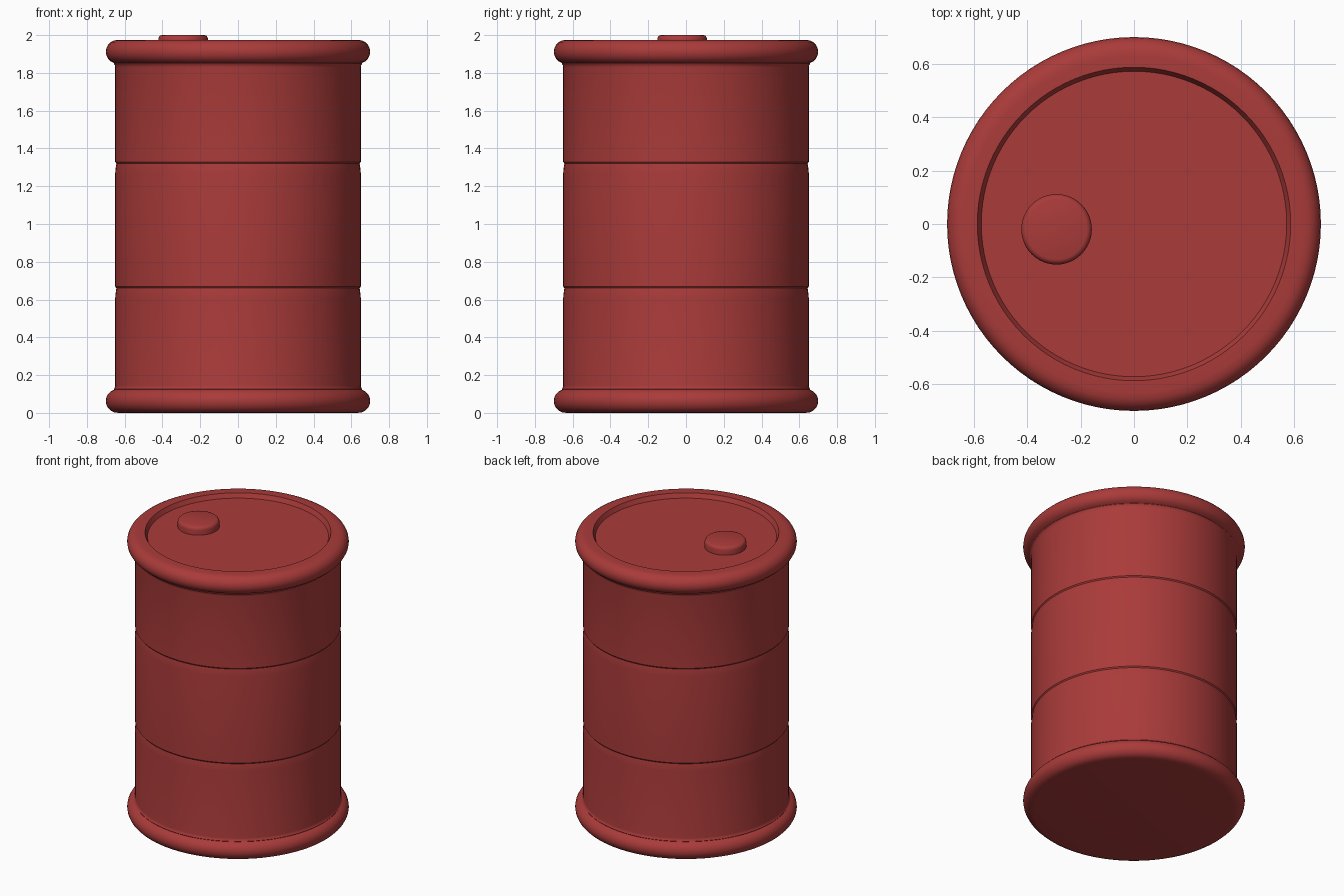
import bpy, bmesh, math

if "Cube" in bpy.data.objects:
    bpy.data.objects.remove(bpy.data.objects["Cube"])

red = bpy.data.materials.new("barrel red")
red.diffuse_color = (0.40, 0.044, 0.042, 1)
red.use_nodes = True
red.node_tree.nodes["Principled BSDF"].inputs["Base Color"].default_value = red.diffuse_color


def lathe(name, profile, sides, centre=(0, 0, 0)):
    """Spin an (r, z) profile round z; ends at r = 0 close the solid."""
    bm = bmesh.new()
    rings = []
    for r, z in profile:
        if r == 0:
            rings.append([bm.verts.new((0, 0, z))] * sides)
        else:
            rings.append([bm.verts.new((r * math.cos(2 * math.pi * i / sides),
                                        r * math.sin(2 * math.pi * i / sides), z))
                          for i in range(sides)])
    for a, b in zip(rings, rings[1:]):
        for i in range(sides):
            j = (i + 1) % sides
            bm.faces.new(dict.fromkeys((a[i], a[j], b[j], b[i])))
    bmesh.ops.recalc_face_normals(bm, faces=bm.faces)
    mesh = bpy.data.meshes.new(name)
    bm.to_mesh(mesh)
    bm.free()
    mesh.materials.append(red)
    ob = bpy.data.objects.new(name, mesh)
    ob.location = centre
    bpy.context.collection.objects.link(ob)
    bpy.ops.object.select_all(action='DESELECT')
    ob.select_set(True)
    bpy.context.view_layer.objects.active = ob
    bpy.ops.object.shade_smooth_by_angle(angle=math.radians(32))
    return ob


# rounded rim, from the flat end inward to the body wall: (radius, distance from end)
rim = [(0.632, 0.0)]
for k in range(1, 10):
    a = math.radians(90 - 18 * k)
    rim.append((0.637 + 0.063 * math.cos(a), 0.063 - 0.063 * math.sin(a)))
rim += [(0.658, 0.126), (0.652, 0.134), (0.65, 0.145)]

# shallow grooves round the body
grooves = []
for z in (0.66, 1.32):
    grooves += [(0.65, z - 0.05), (0.647, z - 0.02), (0.644, z),
                (0.65, z + 0.008), (0.65, z + 0.03)]

# drum: closed bottom, lower rim, body, upper rim, recessed lid
TOP = 1.975
profile = [(0, 0)] + rim + grooves
profile += [(r, TOP - d) for r, d in reversed(rim)]
profile += [(0.587, TOP), (0.572, 1.945), (0, 1.945)]
lathe("barrel", profile, 96)

# filler cap on the lid
lathe("filler_cap", [(0, 1.94), (0.132, 1.94), (0.132, 1.978), (0.129, 1.989),
                     (0.122, 1.997), (0.113, 2.0), (0, 2.0)], 48, (-0.29, -0.02, 0))
